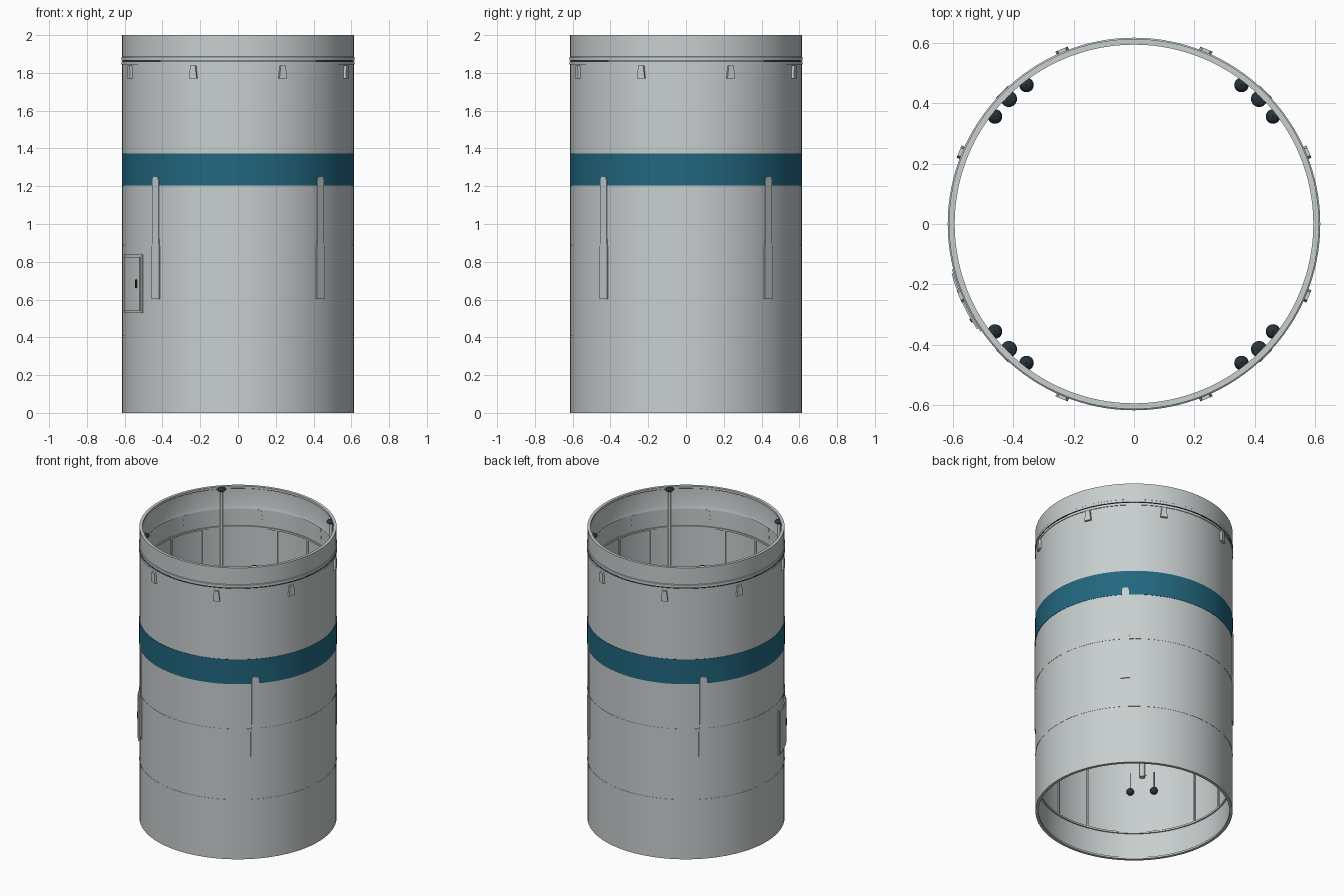
import bpy, bmesh, math
from mathutils import Matrix, Vector

cube = bpy.data.objects.get("Cube")
if cube:
    bpy.data.objects.remove(cube, do_unlink=True)


def material(name, rgb):
    m = bpy.data.materials.new(name)
    m.use_nodes = True
    m.diffuse_color = (*rgb, 1)
    m.node_tree.nodes["Principled BSDF"].inputs["Base Color"].default_value = (*rgb, 1)
    return m


GREY = material("light grey paint", (0.58, 0.62, 0.62))
BLUE = material("teal blue band", (0.016, 0.135, 0.215))
DARK = material("dark charcoal", (0.022, 0.032, 0.04))
SEGMENTS = 128


def finish(name, bm, mats, rule=None):
    """Turn a bmesh into an object, colouring faces by an optional rule."""
    bmesh.ops.recalc_face_normals(bm, faces=bm.faces)
    bm.normal_update()
    if rule:
        for f in bm.faces:
            f.material_index = rule(f)
    me = bpy.data.meshes.new(name)
    bm.to_mesh(me)
    bm.free()
    for m in mats:
        me.materials.append(m)
    me.shade_smooth()
    me.set_sharp_from_angle(angle=math.radians(30))
    ob = bpy.data.objects.new(name, me)
    bpy.context.collection.objects.link(ob)
    return ob


def sweep(name, profile, mats, rule=None, start=0, end=360):
    """Revolve a closed (radius, height) profile, fully or over an arc in degrees."""
    bm = bmesh.new()
    full = end - start == 360
    steps = SEGMENTS if full else max(2, round((end - start) / 2))
    rings = []
    for i in range(steps if full else steps + 1):
        a = math.radians(start + (end - start) * i / steps)
        rings.append([bm.verts.new((r * math.cos(a), r * math.sin(a), z)) for r, z in profile])
    pairs = list(zip(rings, rings[1:])) + ([(rings[-1], rings[0])] if full else [])
    n = len(profile)
    for p, q in pairs:
        for j in range(n):
            k = (j + 1) % n
            bm.faces.new((p[j], q[j], q[k], p[k]))
    if not full:
        bm.faces.new(rings[0])
        bm.faces.new(rings[-1])
    return finish(name, bm, mats, rule)


def box_profile(r0, r1, z0, z1):
    return [(r0, z0), (r1, z0), (r1, z1), (r0, z1)]


def plate(name, outline, r0, r1, angle, mat):
    """Flat plate on the wall: (sideways, height) outline pushed out from r0 to r1."""
    bm = bmesh.new()
    inner = [bm.verts.new((r0, t, z)) for t, z in outline]
    outer = [bm.verts.new((r1, t, z)) for t, z in outline]
    bm.faces.new(inner)
    bm.faces.new(outer)
    for i in range(len(outline)):
        j = (i + 1) % len(outline)
        bm.faces.new((inner[i], inner[j], outer[j], outer[i]))
    bm.transform(Matrix.Rotation(math.radians(angle), 4, 'Z'))
    return finish(name, bm, [mat])


def polar(r, angle, z):
    a = math.radians(angle)
    return Vector((r * math.cos(a), r * math.sin(a), z))


def rod(name, at, radius, z0, z1, mat):
    bm = bmesh.new()
    bmesh.ops.create_cone(bm, cap_ends=True, segments=16, radius1=radius, radius2=radius, depth=z1 - z0,
                          matrix=Matrix.Translation((at.x, at.y, (z0 + z1) / 2)))
    return finish(name, bm, [mat])


def ball(name, at, radius, mat, flat=1):
    bm = bmesh.new()
    bmesh.ops.create_uvsphere(bm, u_segments=20, v_segments=12, radius=radius)
    bm.transform(Matrix.Translation(at) @ Matrix.Diagonal((1, 1, flat, 1)))
    return finish(name, bm, [mat])


# Main shell, with the painted band as a run of wall faces
R, IN = 0.613, 0.602
shell = [(IN, 0), (R, 0), (R, 1.203), (R + 0.002, 1.203), (R + 0.002, 1.372),
         (R, 1.372), (R, 1.86), (IN, 1.86)]


def band_rule(f):
    c = f.calc_center_median()
    return int(1.2 < c.z < 1.375 and math.hypot(c.x, c.y) > R - 0.001)


sweep("main_shell", shell, [GREY, BLUE], band_rule)

# Top collar with its separation groove
collar = [(0.596, 1.845), (0.617, 1.845), (0.617, 1.86), (0.611, 1.86), (0.611, 1.866), (0.617, 1.866),
          (0.617, 1.883), (R, 1.886), (R, 2), (0.594, 2), (0.594, 1.985), (IN, 1.98), (IN, 1.87)]


def groove_rule(f):
    c = f.calc_center_median()
    return int(1.859 < c.z < 1.867 and 0.605 < math.hypot(c.x, c.y) < 0.616)


sweep("top_collar", collar, [GREY, DARK], groove_rule)

# Seam rings outside, flange rings inside
for name, z in (("lower_seam", 0.405), ("upper_seam", 0.89)):
    sweep(name, box_profile(0.605, 0.6145, z - 0.005, z + 0.005), [GREY])
for name, z in (("bottom_flange", 0.006), ("lower_inner_ring", 0.19), ("upper_inner_ring", 1.72)):
    sweep(name, box_profile(0.594, 0.606, z - 0.006, z + 0.006), [GREY])

# Inner stringers
for i in range(16):
    plate(f"stringer_{i + 1}", [(-0.007, 0.19), (0.007, 0.19), (0.007, 1.72), (-0.007, 1.72)],
          0.594, 0.606, 11.25 + 22.5 * i, GREY)

# Lugs under the collar
for i in range(8):
    plate(f"collar_lug_{i + 1}", [(-0.022, 1.77), (0.022, 1.77), (0.014, 1.84), (-0.014, 1.84)],
          0.6, 0.627, 22.5 + 45 * i, GREY)

# Quarter fittings: outer fairing strip, inner pusher and two hanging spheres
strip = [(-0.029, 0.603), (0.029, 0.603), (0.028, 0.87), (0.022, 0.93), (0.022, 1.235),
         (0.015, 1.25), (-0.015, 1.25), (-0.022, 1.235), (-0.022, 0.93), (-0.028, 0.87)]
for i in range(4):
    a = 45 + 90 * i
    plate(f"fairing_strip_{i + 1}", strip, 0.6, 0.619, a, GREY)
    p = polar(0.586, a, 1.985)
    rod(f"pusher_cylinder_{i + 1}", p, 0.018, 0.58, 1.2, GREY)
    rod(f"pusher_rod_{i + 1}", p, 0.01, 1.2, 1.98, GREY)
    ball(f"pusher_cap_{i + 1}", p, 0.027, DARK, 0.5)
    for side, d in (("a", -7.3), ("b", 7.3)):
        q = polar(0.582, a + d, 0.475)
        ball(f"sphere_{i + 1}{side}", q, 0.024, DARK)
        rod(f"sphere_line_{i + 1}{side}", q, 0.003, 0.49, 0.61, DARK)

# Access door with raised panel and handle
sweep("door_frame", box_profile(0.605, 0.621, 0.528, 0.838), [GREY], None, 191 + 3, 215)
sweep("door_panel", box_profile(0.61, 0.626, 0.54, 0.826), [GREY], None, 195.2, 213.8)
sweep("door_handle", box_profile(0.62, 0.63, 0.66, 0.705), [DARK], None, 210, 211.2)
